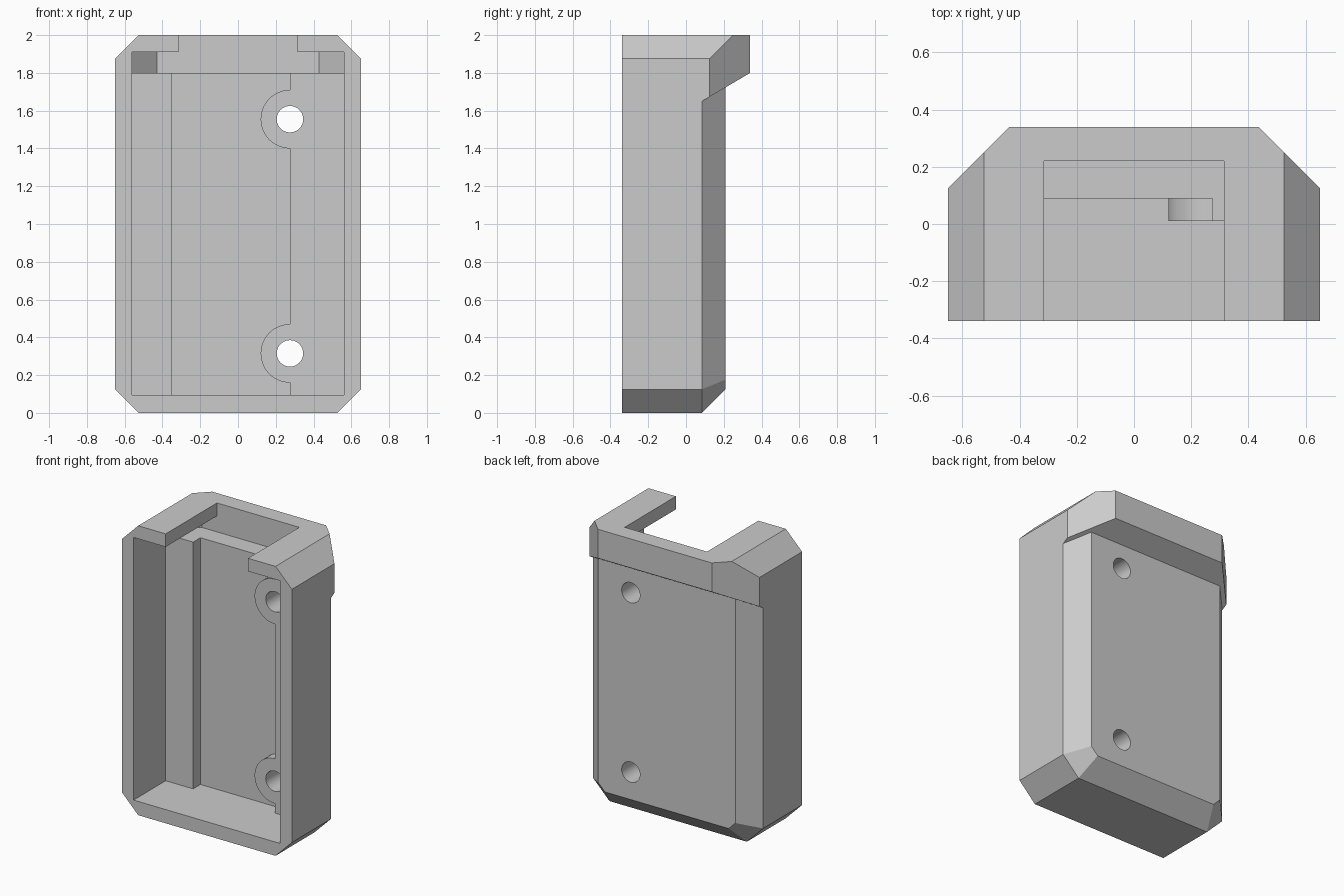
import bpy, bmesh
from math import sin, cos, pi, tan
from mathutils import Vector

if "Cube" in bpy.data.objects:
    bpy.data.objects.remove(bpy.data.objects["Cube"], do_unlink=True)

W, H, FRONT, BACK, CAP_BACK, C = 0.65, 2.0, -0.34, 0.21, 0.34, 0.125
FLOOR, PLATE = 0.09, 0.01          # depth of cavity floor and raised strips
HOLE_X, HOLES = 0.275, (0.315, 1.555)

grey = bpy.data.materials.new("plain grey")
grey.use_nodes = True
colour = (0.6, 0.6, 0.6, 1)
grey.diffuse_color = colour
grey.node_tree.nodes["Principled BSDF"].inputs["Base Color"].default_value = colour


def finish(name, bm):
    bmesh.ops.recalc_face_normals(bm, faces=bm.faces)
    mesh = bpy.data.meshes.new(name)
    bm.to_mesh(mesh)
    bm.free()
    mesh.materials.append(grey)
    obj = bpy.data.objects.new(name, mesh)
    bpy.context.collection.objects.link(obj)
    return obj


def prism(name, points, direction):
    """Extrude a closed outline along a vector."""
    bm = bmesh.new()
    face = bm.faces.new([bm.verts.new(p) for p in points])
    geom = bmesh.ops.extrude_face_region(bm, geom=[face])["geom"]
    verts = [g for g in geom if isinstance(g, bmesh.types.BMVert)]
    bmesh.ops.translate(bm, verts=verts, vec=direction)
    return finish(name, bm)


def box(name, x0, x1, y0, y1, z0, z1):
    pts = [(x0, y0, z0), (x1, y0, z0), (x1, y1, z0), (x0, y1, z0)]
    return prism(name, pts, (0, 0, z1 - z0))


def slice_off(obj, planes):
    """Cut a convex solid by planes, removing the side each normal faces."""
    bm = bmesh.new()
    bm.from_mesh(obj.data)
    for point, normal in planes:
        cut = bmesh.ops.bisect_plane(
            bm, geom=bm.verts[:] + bm.edges[:] + bm.faces[:], plane_co=point,
            plane_no=Vector(normal).normalized(), clear_outer=True, dist=1e-5)
        edges = [g for g in cut["geom_cut"] if isinstance(g, bmesh.types.BMEdge)]
        bmesh.ops.holes_fill(bm, edges=edges, sides=0)
    bmesh.ops.recalc_face_normals(bm, faces=bm.faces)
    bm.to_mesh(obj.data)
    bm.free()


def combine(target, other, operation):
    mod = target.modifiers.new(operation.lower(), "BOOLEAN")
    mod.operation, mod.solver, mod.object = operation, "EXACT", other
    bpy.context.view_layer.objects.active = target
    bpy.ops.object.modifier_apply(modifier=mod.name)
    bpy.data.objects.remove(other, do_unlink=True)


# Tray body: chamfered corners, then a chamfer around the back edge
tray = box("holder_tray", -W, W, FRONT, BACK, 0, H)
top_corners = [((s * W, 0, H - C), (s, 0, 1)) for s in (-1, 1)]
bottom_corners = [((s * W, 0, C), (s, 0, -1)) for s in (-1, 1)]
back_edge = [((0, BACK - C, 0), (0, 1, -1))]
for s in (-1, 1):
    back_edge.append(((s * W, BACK - C, 0), (s, 1, 0)))
    diagonal = Vector((s, 0, -1)).normalized()
    back_edge.append(((s * W, BACK - C, C), diagonal + Vector((0, 1, 0))))
slice_off(tray, top_corners + bottom_corners + back_edge)

# Thicker cap at the top, with a sloped underside
cap = box("cap", -W, W, 0, CAP_BACK, 1.5, H)
cap_sides = [((s * W, 0.125, 0), (s, 1, 0)) for s in (-1, 1)]
underside = [((0, 0.085, 1.65), (0, 0.15, -0.255))]
slice_off(cap, top_corners + cap_sides + underside)
combine(tray, cap, "UNION")

# Main cavity, open to the front
combine(tray, box("cavity", -0.56, 0.56, -1, PLATE, 0.095, 1.85), "DIFFERENCE")

# Deeper floor that leaves side strips and half-round bosses standing
R, N = 0.155, 24
outline = [(-0.35, 0.095), (HOLE_X, 0.095)]
for z in HOLES:
    outline += [(HOLE_X - R * sin(pi * i / N), z - R * cos(pi * i / N))
                for i in range(N + 1)]
outline += [(HOLE_X, 1.85), (-0.35, 1.85)]
deep = prism("deep_floor", [(x, -0.1, z) for x, z in outline], (0, FLOOR + 0.1, 0))
combine(tray, deep, "DIFFERENCE")

# Pocket inside the cap, with angled back corners
pocket = [(-0.56, -1), (0.56, -1), (0.56, FLOOR), (0.43, 0.22), (-0.43, 0.22), (-0.56, FLOOR)]
combine(tray, prism("pocket", [(x, y, 1.8) for x, y in pocket], (0, 0, 0.11)), "DIFFERENCE")

# Slot through the top
combine(tray, box("slot", -0.315, 0.315, -1, 0.22, 1.85, 2.5), "DIFFERENCE")

# Screw holes
for z in HOLES:
    ring = [(HOLE_X + 0.07 * cos(2 * pi * i / 40), -0.2, z + 0.07 * sin(2 * pi * i / 40))
            for i in range(40)]
    combine(tray, prism("screw_hole", ring, (0, 1, 0)), "DIFFERENCE")

# Merge flat faces and shade the round parts smooth
bm = bmesh.new()
bm.from_mesh(tray.data)
bmesh.ops.remove_doubles(bm, verts=bm.verts, dist=1e-5)
bmesh.ops.dissolve_limit(bm, angle_limit=0.01, verts=bm.verts, edges=bm.edges)
bm.to_mesh(tray.data)
bm.free()
bpy.ops.object.select_all(action="DESELECT")
tray.select_set(True)
bpy.context.view_layer.objects.active = tray
bpy.ops.object.shade_smooth_by_angle(angle=pi / 6)
